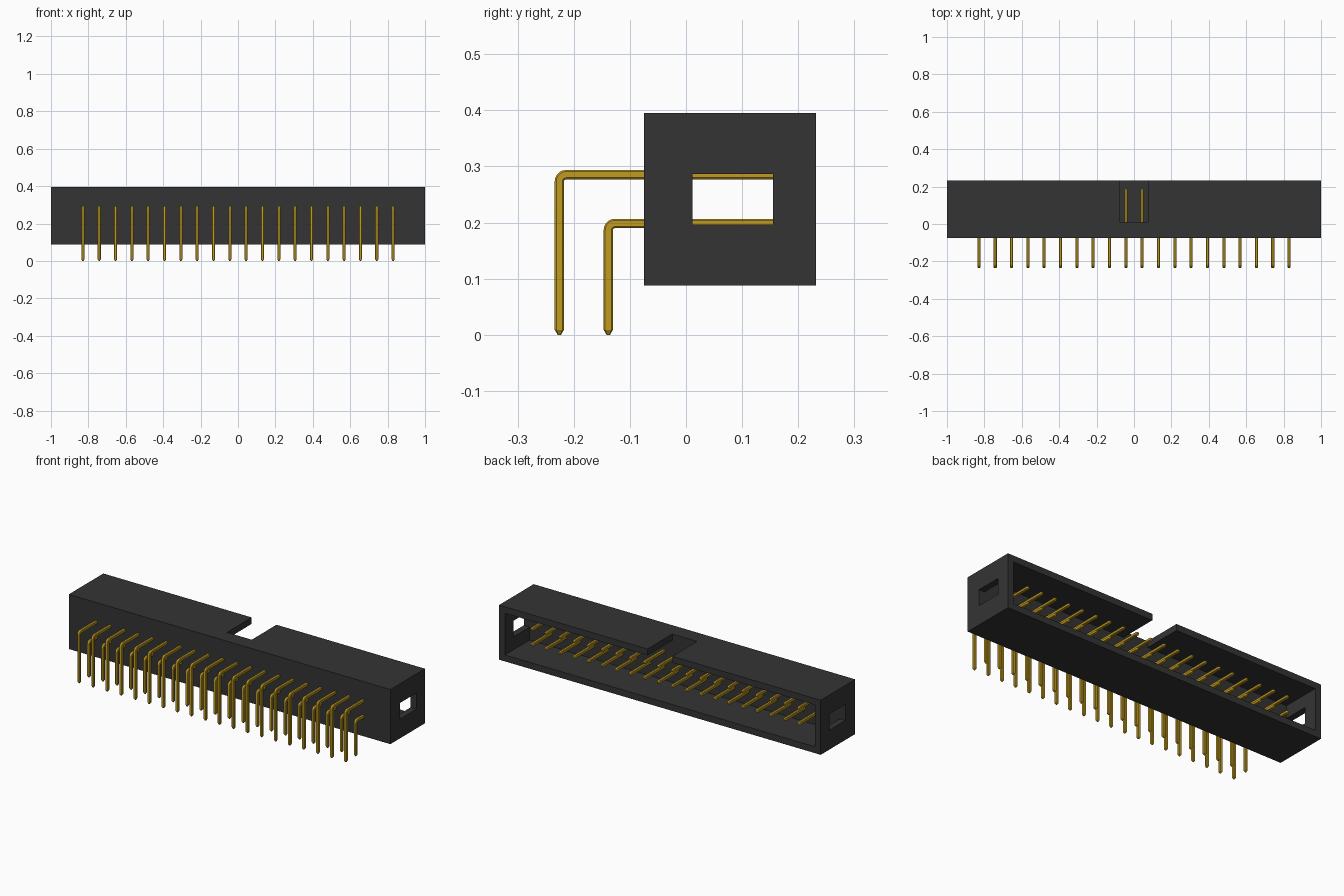
import bpy, bmesh, math
from mathutils import Vector

if "Cube" in bpy.data.objects:
    bpy.data.objects.remove(bpy.data.objects["Cube"], do_unlink=True)


def material(name, rgb):
    m = bpy.data.materials.new(name)
    m.use_nodes = True
    m.diffuse_color = (*rgb, 1)
    bsdf = next(n for n in m.node_tree.nodes if n.type == 'BSDF_PRINCIPLED')
    bsdf.inputs["Base Color"].default_value = (*rgb, 1)
    return m


def add_object(name, bm, mat):
    bmesh.ops.recalc_face_normals(bm, faces=bm.faces)
    me = bpy.data.meshes.new(name)
    bm.to_mesh(me)
    bm.free()
    me.materials.append(mat)
    ob = bpy.data.objects.new(name, me)
    bpy.context.collection.objects.link(ob)
    return ob


def box(name, lo, hi, mat):
    bm = bmesh.new()
    bmesh.ops.create_cube(bm, size=1)
    for v in bm.verts:
        v.co = [lo[i] + (v.co[i] + 0.5) * (hi[i] - lo[i]) for i in range(3)]
    return add_object(name, bm, mat)


black = material("black plastic", (0.034, 0.034, 0.034))
gold = material("gold metal", (0.53, 0.33, 0.015))

# Housing limits
Y0, Y1, Z0, Z1 = -0.075, 0.232, 0.088, 0.395
FLOOR, WALL = 0.012, 0.036
housing = box("housing", (-1, Y0, Z0), (1, Y1, Z1), black)

# Open socket, key slot in the top wall, windows through both ends
cutters = [
    box("socket_cutter", (-1 + WALL, FLOOR, Z0 + WALL), (1 - WALL, Y1 + 0.1, Z1 - WALL), black),
    box("key_slot_cutter", (-0.077, FLOOR, 0.25), (0.077, Y1 + 0.1, Z1 + 0.1), black),
    box("window_cutter", (-1.1, FLOOR, 0.197), (1.1, 0.155, 0.287), black),
]
for c in cutters:
    c.hide_render = True
    mod = housing.modifiers.new(c.name, 'BOOLEAN')
    mod.operation = 'DIFFERENCE'
    mod.solver = 'EXACT'
    mod.object = c
    bpy.context.view_layer.objects.active = housing
    bpy.ops.object.modifier_apply(modifier=mod.name)
for c in cutters:
    bpy.data.objects.remove(c, do_unlink=True)

# Pins: chamfered square section swept along a right-angle path
HALF, CHAMFER, BEND, TIP = 0.0083, 0.0028, 0.012, 0.009
COUNT, PITCH = 20, 0.0873


def pin_row(name, leg_y, row_z):
    # each station: y, z, direction angle, section scale
    path = [(0.19, row_z, 0, 0.35), (0.19 - TIP, row_z, 0, 1)]
    for i in range(6):
        a = math.pi / 2 * i / 5
        path.append((leg_y + BEND - BEND * math.sin(a),
                     row_z - BEND + BEND * math.cos(a), a, 1))
    path += [(leg_y, TIP, math.pi / 2, 1), (leg_y, 0, math.pi / 2, 0.35)]

    k = HALF - CHAMFER
    section = [(HALF, k), (k, HALF), (-k, HALF), (-HALF, k),
               (-HALF, -k), (-k, -HALF), (k, -HALF), (HALF, -k)]
    bm = bmesh.new()
    rings = []
    for y, z, a, s in path:
        out = Vector((0, -math.sin(a), math.cos(a)))
        rings.append([bm.verts.new(Vector((u * s, y, z)) + out * (w * s))
                      for u, w in section])
    for r, q in zip(rings, rings[1:]):
        for i in range(8):
            j = (i + 1) % 8
            bm.faces.new((r[i], r[j], q[j], q[i]))
    bm.faces.new(rings[0])
    bm.faces.new(rings[-1])
    ob = add_object(name, bm, gold)
    ob.location.x = -PITCH * (COUNT - 1) / 2

    bpy.ops.object.select_all(action='DESELECT')
    ob.select_set(True)
    bpy.context.view_layer.objects.active = ob
    bpy.ops.object.shade_smooth_by_angle(angle=math.radians(30))

    arr = ob.modifiers.new("row", 'ARRAY')
    arr.count = COUNT
    arr.use_relative_offset = False
    arr.use_constant_offset = True
    arr.constant_offset_displace = (PITCH, 0, 0)
    bpy.ops.object.modifier_apply(modifier=arr.name)


pin_row("upper_pins", -0.2257, 0.2855)
pin_row("lower_pins", -0.1385, 0.1985)
